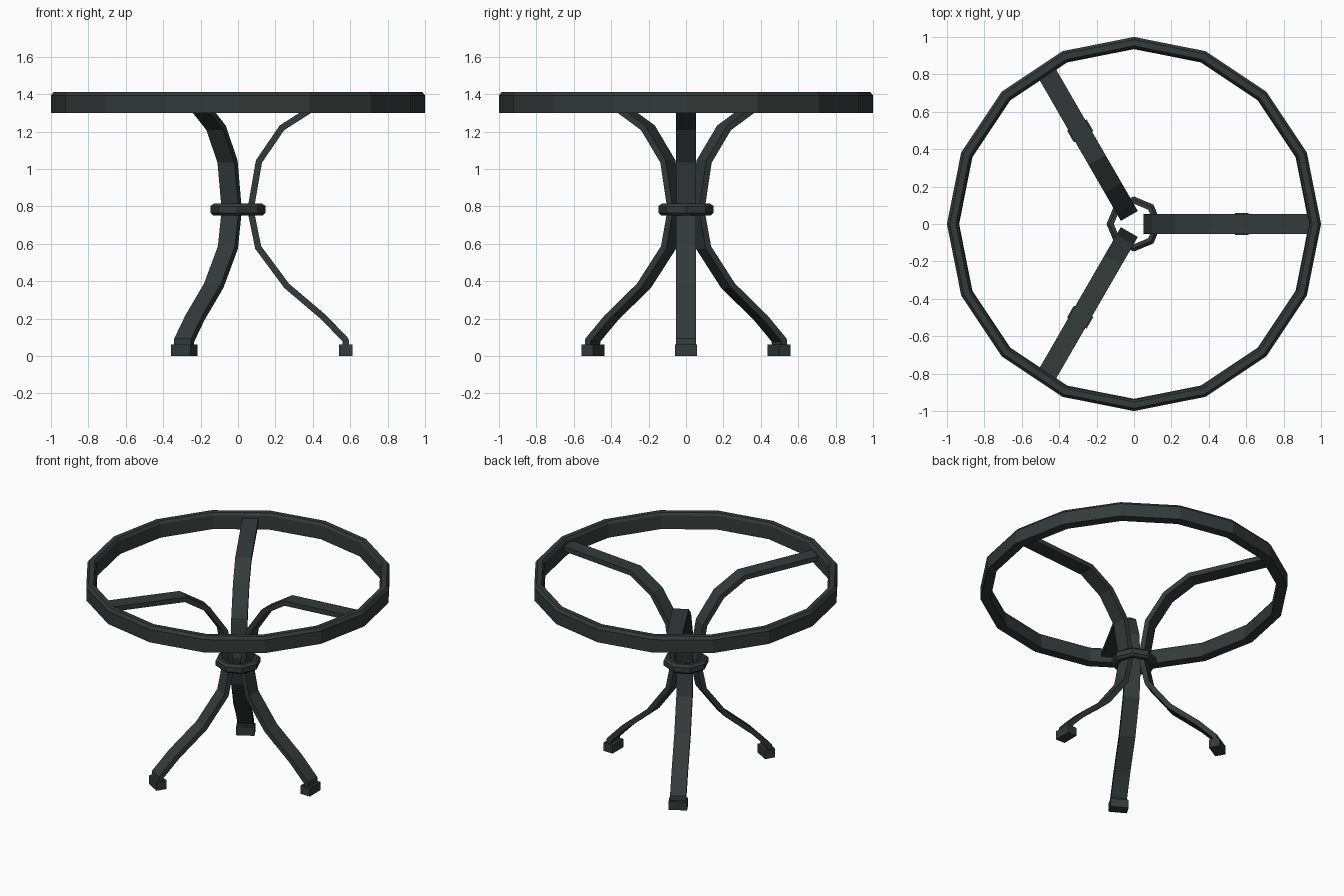
import bpy, bmesh, math
from mathutils import Vector, Matrix

if "Cube" in bpy.data.objects:
    bpy.data.objects.remove(bpy.data.objects["Cube"])

iron = bpy.data.materials.new("dark iron")
iron.diffuse_color = (0.033, 0.043, 0.041, 1)
iron.use_nodes = True
iron.node_tree.nodes["Principled BSDF"].inputs["Base Color"].default_value = iron.diffuse_color


def finish(name, bm):
    bmesh.ops.recalc_face_normals(bm, faces=bm.faces)
    me = bpy.data.meshes.new(name)
    bm.to_mesh(me)
    bm.free()
    me.materials.append(iron)
    ob = bpy.data.objects.new(name, me)
    bpy.context.collection.objects.link(ob)
    return ob


def bridge(bm, loops, closed):
    """Join equal-length vertex loops with quads."""
    n = len(loops[0])
    pairs = list(zip(loops, loops[1:] + loops[:1])) if closed else list(zip(loops, loops[1:]))
    for a, b in pairs:
        for i in range(n):
            j = (i + 1) % n
            bm.faces.new((a[i], a[j], b[j], b[i]))
    if not closed:
        bm.faces.new(loops[0])
        bm.faces.new(loops[-1])


def ring(name, profile, sides):
    """Revolve a closed (radius, z) profile with few sides."""
    bm = bmesh.new()
    loops = []
    for k in range(sides):
        a = math.tau * k / sides
        loops.append([bm.verts.new((r * math.cos(a), r * math.sin(a), z)) for r, z in profile])
    bridge(bm, loops, True)
    return finish(name, bm)


def strip(name, path, width, thick, angle):
    """Flat bar swept along a (radius, z) path, turned about z."""
    bm = bmesh.new()
    pts = [Vector(p) for p in path]
    loops = []
    for i, p in enumerate(pts):
        d0 = (p - pts[max(i - 1, 0)]) if i else (pts[1] - p)
        d1 = (pts[i + 1] - p) if i < len(pts) - 1 else d0
        d0, d1 = d0.normalized(), d1.normalized()
        t = (d0 + d1).normalized()
        n = Vector((t.y, -t.x)) * (thick / 2 / max(t.dot(d0), 0.5))
        loops.append([bm.verts.new((q.x, y, q.y)) for q, y in
                      ((p + n, -width / 2), (p + n, width / 2),
                       (p - n, width / 2), (p - n, -width / 2))])
    bridge(bm, loops, False)
    bm.transform(Matrix.Rotation(angle, 4, 'Z'))
    return finish(name, bm)


# Table rim with bevelled upper edge
ring("top_rim", [(1.0, 1.30), (1.0, 1.392), (0.985, 1.412),
                 (0.952, 1.412), (0.94, 1.395), (0.935, 1.30)], 16)

# Collar holding the legs together
ring("collar", [(0.13, 0.75), (0.147, 0.765), (0.147, 0.80), (0.13, 0.815),
                (0.108, 0.815), (0.108, 0.75)], 8)

# Three bent legs with block feet
leg_path = [(0.58, 0.03), (0.575, 0.085), (0.46, 0.205), (0.26, 0.375), (0.108, 0.58),
            (0.067, 0.78), (0.112, 1.04), (0.235, 1.22), (0.40, 1.325), (0.945, 1.36)]
for k in range(3):
    a = math.tau * k / 3
    strip(f"leg_{k + 1}", leg_path, 0.105, 0.034, a)
    strip(f"foot_{k + 1}", [(0.575, 0.0), (0.575, 0.06)], 0.12, 0.072, a)
